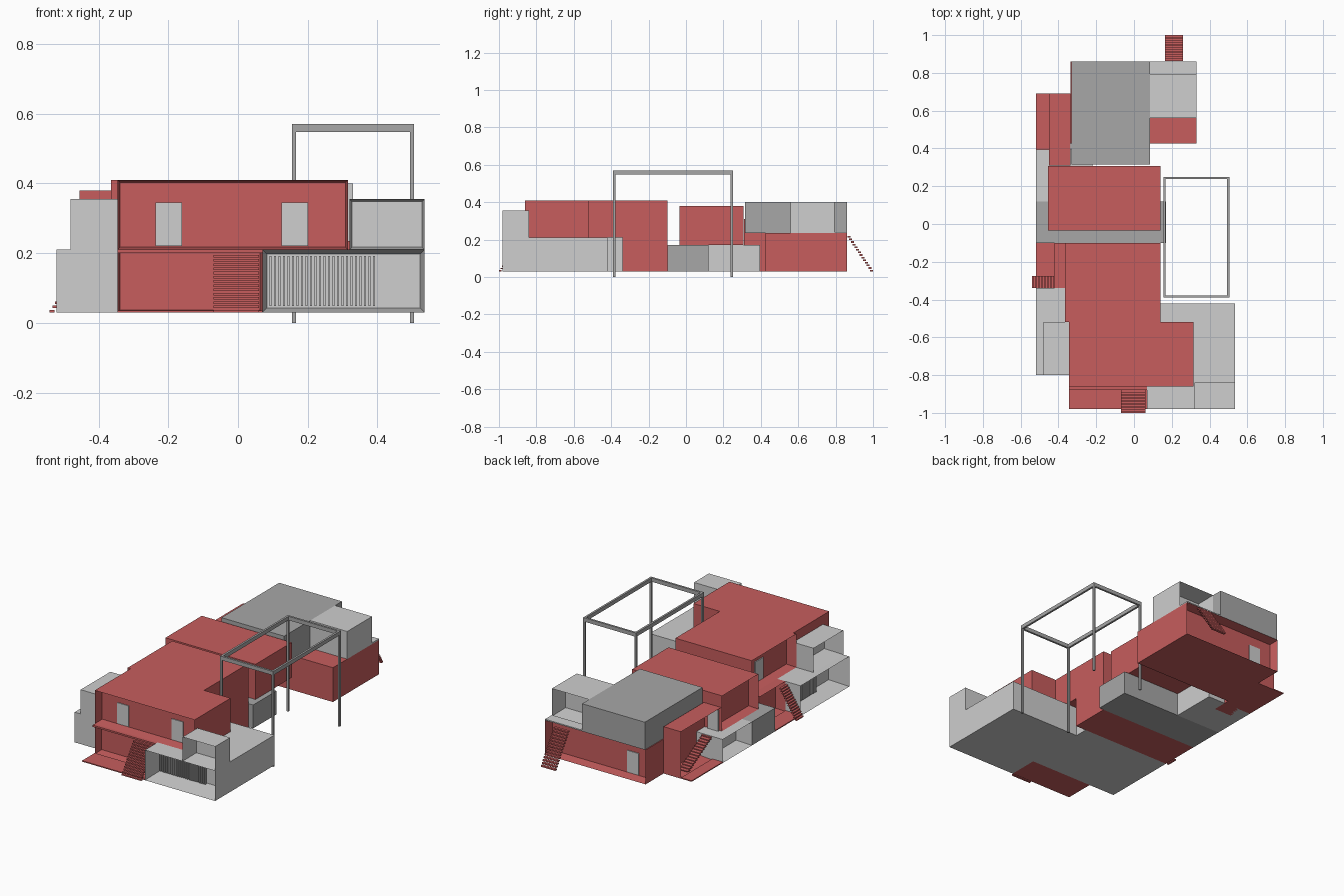
import bpy, bmesh
from mathutils import Vector

cube = bpy.data.objects.get("Cube")
if cube:
    bpy.data.objects.remove(cube, do_unlink=True)


def material(name, r, g, b):
    m = bpy.data.materials.new(name)
    m.use_nodes = True
    m.diffuse_color = (r, g, b, 1)
    m.node_tree.nodes["Principled BSDF"].inputs["Base Color"].default_value = (r, g, b, 1)
    return m


RED = material("brick red", 0.57, 0.11, 0.11)
LIGHT = material("light grey", 0.62, 0.62, 0.62)
GREY = material("mid grey", 0.39, 0.39, 0.39)


def add_box(bm, x, y, z):
    verts = bmesh.ops.create_cube(bm, size=1)["verts"]
    for v in verts:
        v.co = [r[0] + (c + 0.5) * (r[1] - r[0]) for r, c in zip((x, y, z), v.co)]


def finish(name, bm, mat):
    mesh = bpy.data.meshes.new(name)
    bm.to_mesh(mesh)
    bm.free()
    mesh.materials.append(mat)
    bpy.context.collection.objects.link(bpy.data.objects.new(name, mesh))


def box(name, mat, x, y, z, open_dir=None, depth=0.06, rim=0.01):
    """Block; with open_dir that side becomes a framed recess."""
    bm = bmesh.new()
    add_box(bm, x, y, z)
    bm.normal_update()
    if open_dir:
        d = Vector(open_dir)
        face = max(bm.faces, key=lambda f: f.normal.dot(d))
        bmesh.ops.inset_individual(bm, faces=[face], thickness=rim)
        for v in face.verts:
            v.co -= d * depth
    finish(name, bm, mat)


def stairs(name, axis, across, run, rise, n):
    """Open treads climbing along axis from run[0] to run[1]."""
    bm = bmesh.new()
    step, lift = (run[1] - run[0]) / n, (rise[1] - rise[0]) / n
    for i in range(n):
        a = run[0] + i * step
        along = sorted((a, a + step * 1.7))
        z = rise[0] + i * lift
        spans = (along, across) if axis == "x" else (across, along)
        add_box(bm, *spans, (z, z + lift * 0.6))
    finish(name, bm, RED)


def bars(name, axis, run, fixed, z, n):
    bm = bmesh.new()
    step = (run[1] - run[0]) / n
    for i in range(n):
        a = (run[0] + i * step, run[0] + (i + 0.5) * step)
        add_box(bm, *((a, fixed) if axis == "x" else (fixed, a)), z)
    finish(name, bm, LIGHT)


FRONT, BACK, SIDE = (0, -1, 0), (0, 1, 0), (-1, 0, 0)
G, F1, F2 = 0.03, 0.21, 0.41   # ground, front first floor, front roof
B1, B2 = 0.24, 0.40            # back first floor, back roof
M1, M2 = 0.17, 0.38            # middle first floor, middle roof

# front red house
box("front_porch_floor", RED, (-.345, .07), (-.98, -.86), (G, G + .006))
box("front_lower_room", RED, (-.345, .07), (-.86, -.80), (G, F1), FRONT, 0.055)
box("front_landing", RED, (-.345, .07), (-.88, -.86), (F1 - .01, F1))
box("front_upper_room", RED, (-.345, .315), (-.86, -.52), (F1, F2), FRONT)
for i, x in enumerate((-.198, .163)):
    box(f"front_door_{i}", LIGHT, (x - .038, x + .038), (-.805, -.799), (F1 + .01, .345))
stairs("front_stairs", "y", (-.07, .06), (-1.0, -.885), (G, F1 - .01), 14)

# front grey wings
box("left_wing", LIGHT, (.07, .535), (-.98, -.42), (G, F1), FRONT, 0.14, 0.018)
bars("left_wing_bars", "x", (.09, .40), (-.87, -.86), (G + .018, F1 - .018), 24)
box("left_wing_lantern", LIGHT, (.32, .535), (-.98, -.84), (F1, .355), FRONT, 0.12)
box("right_wing", LIGHT, (-.52, .07), (-.80, -.34), (G, F1), SIDE, 0.13, 0.015)
bars("right_wing_bars", "y", (-.62, -.36), (-.43, -.42), (G + .015, F1 - .015), 20)
box("right_wing_lantern", LIGHT, (-.48, -.345), (-.80, -.52), (F1, .355), SIDE, 0.12)

# red rooms behind the front house
box("side_porch_floor", RED, (-.52, -.42), (-.34, -.10), (G, G + .006))
box("side_lower_room", RED, (-.42, .14), (-.34, -.10), (G, F1), SIDE)
box("side_upper_room", RED, (-.365, .14), (-.52, -.10), (F1, F2), SIDE)
box("side_door", LIGHT, (-.311, -.304), (-.29, -.21), (F1 + .01, .345))
stairs("side_stairs", "x", (-.34, -.275), (-.54, -.43), (G, F1 - .01), 14)

# middle blocks
box("middle_grey_block", GREY, (-.52, .17), (-.10, .12), (G, M1))
box("middle_light_room", LIGHT, (-.52, -.22), (.12, .395), (G, M1), SIDE, 0.1)
box("middle_upper_room", RED, (-.455, .14), (-.035, .308), (M1, M2), SIDE)

# covered stair beside the back house
box("stair_floor", RED, (-.52, -.45), (.395, .69), (G, G + .006))
box("stair_hall", RED, (-.45, -.335), (.31, .69), (G, .31), SIDE, 0.105)
box("stair_door", LIGHT, (-.44, -.37), (.319, .324), (M1, .295))
stairs("hall_stairs", "y", (-.445, -.385), (.62, .39), (G + .01, M1), 14)

# back house
box("back_lower_room", RED, (-.335, .33), (.425, .86), (G, B1 - .005), BACK)
box("back_door", LIGHT, (-.25, -.175), (.799, .805), (G + .01, M1))
box("back_grey_room", GREY, (-.33, .085), (.315, .86), (B1 - .005, B2))
box("back_light_room", LIGHT, (.085, .33), (.56, .795), (B1 - .005, B2), BACK, 0.12)
box("back_deck", LIGHT, (.085, .33), (.795, .86), (B1 - .005, B1 + .002))
stairs("back_stairs", "y", (.165, .26), (1.0, .87), (G, B1 - .015), 14)

# freestanding frame
bm = bmesh.new()
px, py, w = (.155, .505), (-.39, .25), .012
for x in (px[0], px[1] - w):
    for y in (py[0], py[1] - w):
        add_box(bm, (x, x + w), (y, y + w), (0, .547))
    add_box(bm, (x, x + w), py, (.547, .57))
for y in (py[0], py[1] - w):
    add_box(bm, (px[0] + w, px[1] - w), (y, y + w), (.547, .57))
finish("open_frame", bm, GREY)
